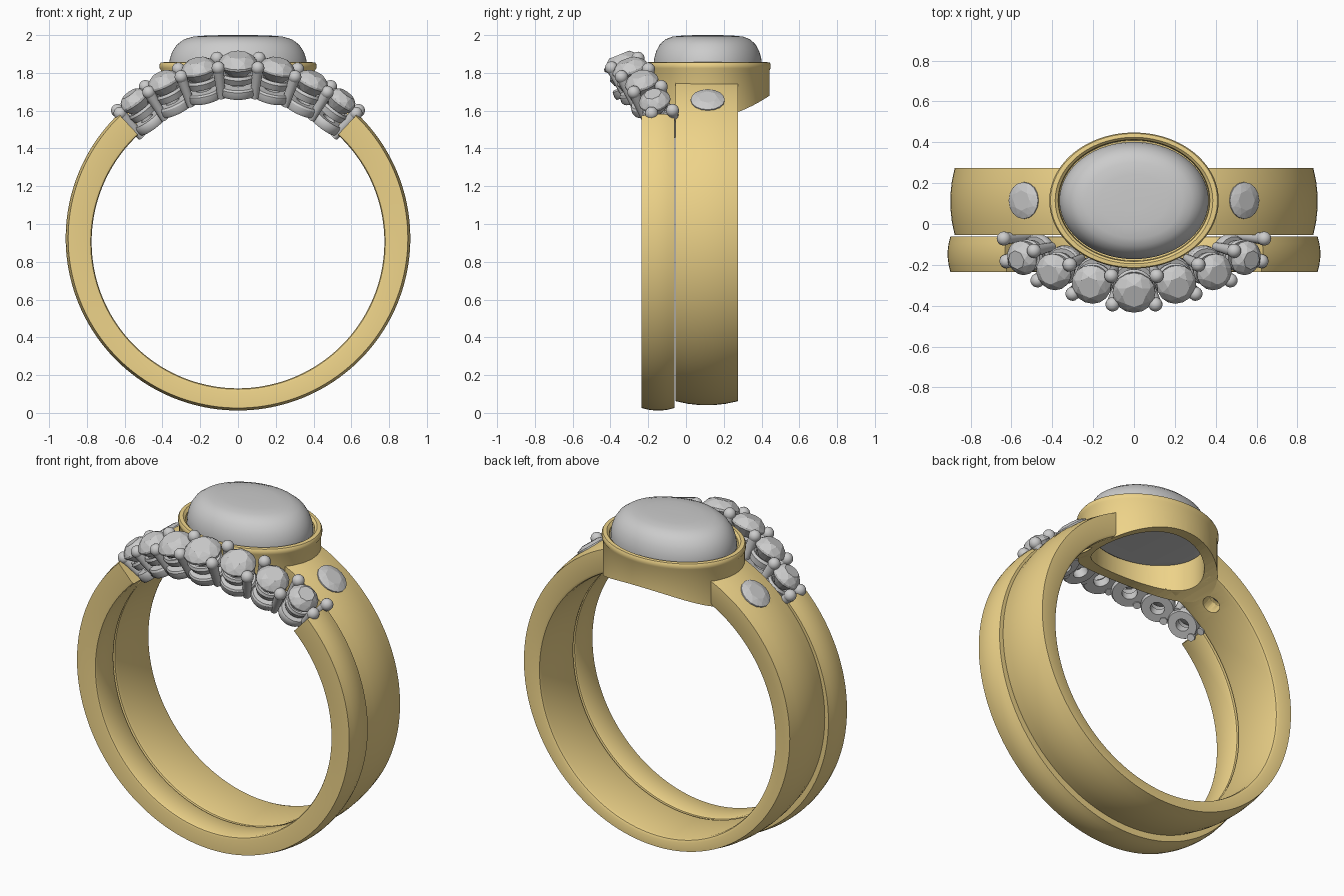
import bpy, bmesh, math
from mathutils import Matrix, Vector

if "Cube" in bpy.data.objects:
    bpy.data.objects.remove(bpy.data.objects["Cube"])

CZ = 0.905          # finger hole centre height
FINGER = 0.775      # finger hole radius
OVAL_Y = 0.115      # centre line of the wide band and oval setting

gold = bpy.data.materials.new("gold")
gold.diffuse_color = (0.85, 0.65, 0.25, 1)
gold.use_nodes = True
gold.node_tree.nodes["Principled BSDF"].inputs["Base Color"].default_value = gold.diffuse_color


def finish(name, bm, mat=None, smooth=True):
    bmesh.ops.recalc_face_normals(bm, faces=bm.faces)
    me = bpy.data.meshes.new(name)
    bm.to_mesh(me)
    bm.free()
    ob = bpy.data.objects.new(name, me)
    bpy.context.collection.objects.link(ob)
    if mat:
        me.materials.append(mat)
    if smooth:
        smooth_angle(ob)
    return ob


def select(ob):
    bpy.ops.object.select_all(action='DESELECT')
    ob.select_set(True)
    bpy.context.view_layer.objects.active = ob


def smooth_angle(ob):
    select(ob)
    bpy.ops.object.shade_smooth_by_angle(angle=math.radians(32))


def cut(ob, cutter):
    m = ob.modifiers.new("cut", 'BOOLEAN')
    m.operation, m.solver, m.object = 'DIFFERENCE', 'EXACT', cutter
    select(ob)
    bpy.ops.object.modifier_apply(modifier=m.name)
    bpy.data.objects.remove(cutter)


def bridge(bm, rings, closed):
    """Quads between consecutive rings of vertices."""
    n = len(rings)
    for i in range(n if closed else n - 1):
        a, b = rings[i], rings[(i + 1) % n]
        for j in range(len(a)):
            k = (j + 1) % len(a)
            bm.faces.new((a[j], a[k], b[k], b[j]))


def lathe(bm, prof, n, M, rx=1, ry=1, closed=False):
    """Revolve (radius, z) points; open profiles get end caps."""
    rings = [[bm.verts.new(M @ Vector((r * rx * math.cos(2 * math.pi * j / n),
                                       r * ry * math.sin(2 * math.pi * j / n), z)))
              for j in range(n)] for r, z in prof]
    bridge(bm, rings, closed)
    if not closed:
        bm.faces.new(rings[0])
        bm.faces.new(rings[-1])


def band(name, y0, y1, rad, d, drop, start, end, n, closed):
    """Ring with crowned outside, offset from the finger hole by d."""
    yc, hw = (y0 + y1) / 2, (y1 - y0) / 2
    bm = bmesh.new()
    rings = []
    for i in range(n if closed else n + 1):
        a = start + (end - start) * i / n
        c, s = math.cos(a), math.sin(a)
        ro = d * s + math.sqrt(rad ** 2 - (d * c) ** 2)
        sec = [(u, ro - drop * u * u) for u in (-1, -.6, -.2, .2, .6, 1)]
        sec += [(1, FINGER + .018), (.96, FINGER + .005), (.86, FINGER),
                (-.86, FINGER), (-.96, FINGER + .005), (-1, FINGER + .018)]
        rings.append([bm.verts.new((r * c, yc + u * hw, CZ + r * s)) for u, r in sec])
    bridge(bm, rings, closed)
    if not closed:
        bm.faces.new(rings[0])
        bm.faces.new(rings[-1])
    return finish(name, bm, gold)


def gem(name, M, r, crown, pav):
    """Round brilliant cut as the hull of table, girdle and culet points."""
    bm = bmesh.new()
    for n, k, z, off in ((8, .55, crown, 0), (8, .82, crown * .62, .5), (16, 1, .006, 0),
                         (16, 1, -.006, 0), (8, .55, -pav * .55, .5), (1, 0, -pav, 0)):
        for j in range(n):
            a = 2 * math.pi * (j + off) / n
            bm.verts.new(M @ Vector((k * r * math.cos(a), k * r * math.sin(a), z)))
    bmesh.ops.convex_hull(bm, input=bm.verts)
    return finish(name, bm, None, False)


def frame(deg, y, radius, tilt=0, cz=CZ):
    """Local frame on the ring: z outward, x along the ring."""
    t, a = math.radians(deg), math.radians(tilt)
    r = Vector((math.sin(t), 0, math.cos(t)))
    x = Vector((math.cos(t), 0, -math.sin(t)))
    z = r * math.cos(a) - Vector((0, 1, 0)) * math.sin(a)
    M = Matrix((x, z.cross(x), z)).transposed().to_4x4()
    M.translation = Vector((0, y, cz)) + r * radius
    return M


# Thin front band, open at the top where the stone row sits
rad = math.radians
front_band = band("front_band", -.235, -.06, .913, .02, .014, rad(47), rad(-227), 120, False)

# Wide rear band, cut out under the oval and drilled for side stones
rear_band = band("rear_band", -.055, .275, .9, .035, .022, 0, 2 * math.pi, 144, True)
oval = Matrix.Translation((0, OVAL_Y, 0))
bm = bmesh.new()
lathe(bm, [(1, 1.4), (1, 2.1)], 72, oval, .34, .255)
cut(rear_band, finish("oval_cutter", bm, None, False))
for s in (-1, 1):
    bm = bmesh.new()
    M = frame(37 * s, OVAL_Y, .895, 0, .94)
    lathe(bm, [(.05, -.3), (.05, -.07), (.086, -.012), (.086, .1)], 32, M)
    cut(rear_band, finish("drill", bm, None, False))
    gem("side_stone", M, .09, .022, .075)
smooth_angle(rear_band)

# Oval bezel trimmed to the finger hole
bm = bmesh.new()
lathe(bm, [(.985, 1.5), (.985, 1.815), (1, 1.825), (1, 1.845), (.985, 1.855), (.93, 1.857),
           (.895, 1.845), (.885, 1.79), (.8, 1.785), (.8, 1.5)], 96, oval, .415, .333, True)
bezel = finish("bezel", bm, gold)
bm = bmesh.new()
lathe(bm, [(FINGER, -1), (FINGER, 1)], 144,
      Matrix.Translation((0, 0, CZ)) @ Matrix.Rotation(math.pi / 2, 4, 'X'))
cut(bezel, finish("finger_cutter", bm, None, False))
smooth_angle(bezel)

# Oval cabochon
bm = bmesh.new()
dome = [(.9, 1.78), (1, 1.80), (1, 1.85), (.985, 1.88), (.95, 1.915), (.88, 1.952),
        (.78, 1.978), (.65, 1.992), (.45, 1.998), (.2, 2.0), (.03, 2.0)]
lathe(bm, dome, 96, oval, .365, .287)
finish("cabochon", bm)


# Graduated row of seven stones sweeping around the oval
def row_frame(deg):
    k = abs(deg) / 36.5
    return frame(deg, -.335 + .17 * k ** 1.4, .945 - .02 * k, 22 - 10 * k), 1 - .19 * k


for deg in (-36.3, -25, -12.8, 0, 12.8, 25, 36.3):
    M, k = row_frame(deg)
    gem("row_stone", M, .105 * k, .05, .1)
    bm = bmesh.new()
    # seat ring under the girdle and pierced base ring
    lathe(bm, [(.062 * k, -.095), (.085 * k, -.095), (.098 * k, -.06),
               (.09 * k, -.045), (.07 * k, -.05)], 32, M, closed=True)
    w = .108 * k
    lathe(bm, [(.045 * k, -.168), (w * .93, -.168), (w, -.155), (w, -.125),
               (w * .93, -.115), (.045 * k, -.115)], 32, M, closed=True)
    finish("row_seat", bm)

# Shared prongs with ball tips
for deg in (-42.5, -30.8, -19, -6.5, 6.5, 19, 30.8, 42.5):
    M, k = row_frame(deg)
    bm = bmesh.new()
    for side in (-1, 1):
        y = side * (.073 if abs(deg) < 40 else .055)
        P = M @ Matrix.Translation((0, y, 0)) @ Matrix.Rotation(-side * .12, 4, 'X')
        lathe(bm, [(.021, -.165), (.024, -.1), (.03, .01)], 16, P)
        bmesh.ops.create_uvsphere(bm, u_segments=16, v_segments=10, radius=.035,
                                  matrix=P @ Matrix.Translation((0, 0, .012)))
    finish("row_prongs", bm)
